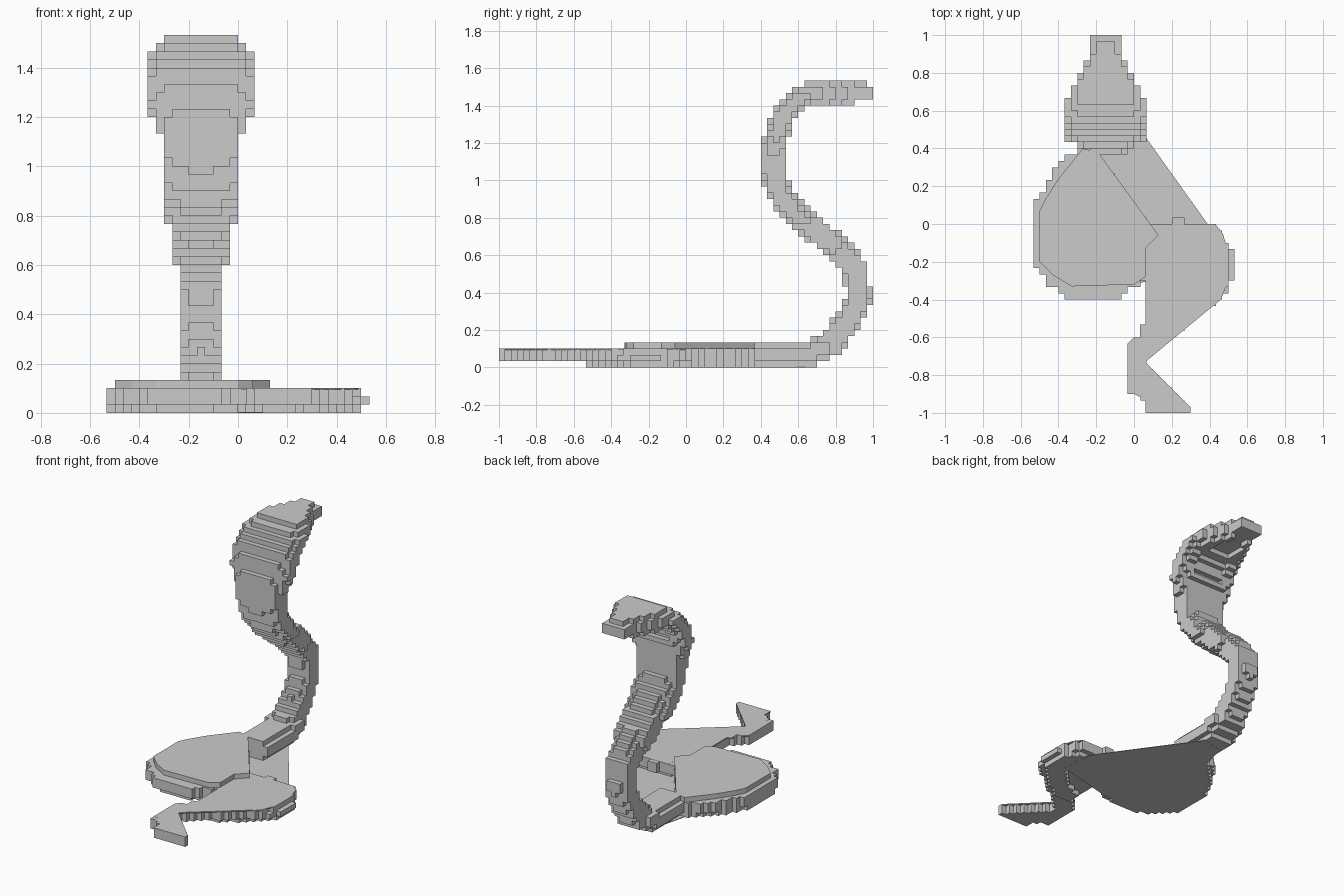
import bpy, bmesh, math

if "Cube" in bpy.data.objects:
    bpy.data.objects.remove(bpy.data.objects["Cube"])

V = 1 / 30   # block size


def make_object(name, bm):
    bmesh.ops.recalc_face_normals(bm, faces=bm.faces)
    me = bpy.data.meshes.new(name)
    bm.to_mesh(me)
    bm.free()
    ob = bpy.data.objects.new(name, me)
    bpy.context.collection.objects.link(ob)
    return ob


def blocks(name, cells):
    """Outer skin of a set of grid cells."""
    bm = bmesh.new()
    verts = {}

    def vert(p):
        if p not in verts:
            verts[p] = bm.verts.new([c * V for c in p])
        return verts[p]

    for c in sorted(cells):
        for ax in range(3):
            u, w = (ax + 1) % 3, (ax + 2) % 3
            for s in (0, 1):
                n = list(c)
                n[ax] += 2 * s - 1
                if tuple(n) in cells:
                    continue
                quad = []
                for a, b in ((0, 0), (1, 0), (1, 1), (0, 1)):
                    p = list(c)
                    p[ax] += s
                    p[u] += a
                    p[w] += b
                    quad.append(vert(tuple(p)))
                bm.faces.new(quad if s else quad[::-1])
    return make_object(name, bm)


def plate(name, outline, z0, z1):
    """Flat slab with a straight-edged outline."""
    bm = bmesh.new()
    face = bm.faces.new([bm.verts.new((x, y, z0)) for x, y in outline])
    ext = bmesh.ops.extrude_face_region(bm, geom=[face])
    for g in ext["geom"]:
        if isinstance(g, bmesh.types.BMVert):
            g.co.z = z1
    bmesh.ops.triangulate(bm, faces=bm.faces[:])
    return make_object(name, bm)


def inside(x, y, poly):
    hit = False
    for (x1, y1), (x2, y2) in zip(poly, poly[1:] + poly[:1]):
        if (y1 > y) != (y2 > y) and x < x1 + (y - y1) * (x2 - x1) / (y2 - y1):
            hit = not hit
    return hit


def fill(poly, layers):
    return {(i, j, k) for i in range(-18, 18) for j in range(-31, 31)
            if inside((i + .5) * V, (j + .5) * V, poly) for k in layers}


# Raised neck, hood and head: y, z, half width, half thickness
stations = [(.42, .067, .11, .07), (.66, .067, .11, .07), (.78, .13, .10, .068),
            (.86, .24, .088, .068), (.925, .38, .088, .066), (.90, .53, .088, .068),
            (.83, .62, .10, .068), (.72, .71, .125, .068), (.60, .81, .14, .068),
            (.50, .93, .155, .068), (.467, 1.05, .16, .068), (.467, 1.16, .17, .068),
            (.485, 1.24, .222, .068), (.53, 1.36, .222, .068), (.60, 1.43, .215, .068),
            (.67, 1.465, .195, .068), (.75, 1.467, .16, .07), (.84, 1.467, .125, .07),
            (.90, 1.467, .09, .07), (.95, 1.467, .086, .066)]
samples = []
for a, b in zip(stations, stations[1:]):
    for t in range(8):
        samples.append([p + (q - p) * t / 8 for p, q in zip(a, b)])
samples.append(stations[-1])
neck = set()
for j in range(11, 30):
    for k in range(0, 46):
        y, z = (j + .5) * V, (k + .5) * V
        s = min(samples, key=lambda s: (s[0] - y) ** 2 + (s[1] - z) ** 2)
        gap = math.hypot(s[0] - y, s[1] - z)
        # the side of the hood facing the hollow of the curve
        inner = (math.hypot(y - .85, z - 1.1) < math.hypot(s[0] - .85, s[1] - 1.1)
                 and s[1] > 1.27 and gap > .6 * s[3])
        power = 2.2 if s[1] > 1.4 and s[0] > .83 else 3
        for i in range(-14, 6):
            e = abs((i + .5) * V + .15) / s[2]
            if (gap / s[3]) ** power + e ** power <= 1 and not (inner and e < .5):
                neck.add((i, j, k))
neck -= {(i, 29, k) for i in range(-14, 6) for k in (42, 45)}
blocks("neck_hood_and_head", neck)

# Left coil: stepped body with a flat straight-edged top
left_rim = [(-.27, .42), (-.43, .28), (-.54, .08), (-.54, -.2), (-.45, -.32),
            (-.33, -.41), (-.13, -.41), (.05, -.31), (.11, -.06), (-.2, .37)]
left_low = [(-.27, .42), (-.43, .25), (-.54, .08), (-.54, -.18), (-.42, -.3),
            (-.3, -.37), (-.15, -.37), (.03, -.3), (.11, -.06), (-.2, .37)]
left_top = [(-.27, .4), (-.4, .24), (-.47, .13), (-.5, .07), (-.5, -.2), (-.43, -.27),
            (-.33, -.33), (0, -.32), (.06, -.28), (.06, -.13), (.13, -.06), (-.19, .38)]
blocks("left_coil", fill(left_rim, (1, 2)) | fill(left_low, (0,)))
plate("left_coil_top", left_top, 3 * V, 4 * V)

# Right coil running into the tail
right_body = [(.07, 0), (.43, 0), (.48, -.1), (.5, -.17), (.5, -.3), (.45, -.39),
              (.05, -.72), (.29, -.97), (.3, -1), (.06, -1), (.06, -.93), (0, -.9),
              (-.033, -.867), (-.033, -.633), (.033, -.6), (.06, -.533), (.06, -.13)]
right_rim = [(.13, 0), (.43, 0), (.5, -.12), (.54, -.17), (.54, -.27), (.47, -.4), (.43, -.4)]
right_low = [(.13, -.03), (.43, -.02), (.5, -.13), (.5, -.27), (.42, -.38), (.2, -.54),
             (.12, -.54), (.1, -.45), (.25, -.38), (.36, -.24), (.1, -.2)]
right_top = [(.13, 0), (.43, 0), (.47, -.05), (.5, -.15), (.5, -.3), (.46, -.4),
             (.06, -.73), (.3, -.97), (.3, -1), (.06, -1), (.06, -.93), (0, -.9),
             (0, -.867), (-.033, -.867), (-.033, -.633), (0, -.6), (.033, -.6),
             (.033, -.533), (.06, -.533), (.06, -.13), (.13, -.06)]
bump = {(i, 0, k) for i in (6, 7) for k in (1, 2)}
blocks("right_coil_and_tail", fill(right_body, (1, 2)) | fill(right_rim, (1,))
       | fill(right_low, (0,)) | bump)
plate("right_coil_top", right_top, 3 * V - .006, 3 * V + .001)

# Thin floor joining the coils and the neck
floor = [(-.067, .64), (-.22, .6), (-.27, .4), (-.45, .13), (-.4, 0), (0, -.32),
         (.4, -.22), (.39, 0)]
plate("coil_floor", floor, -.001, .003)
